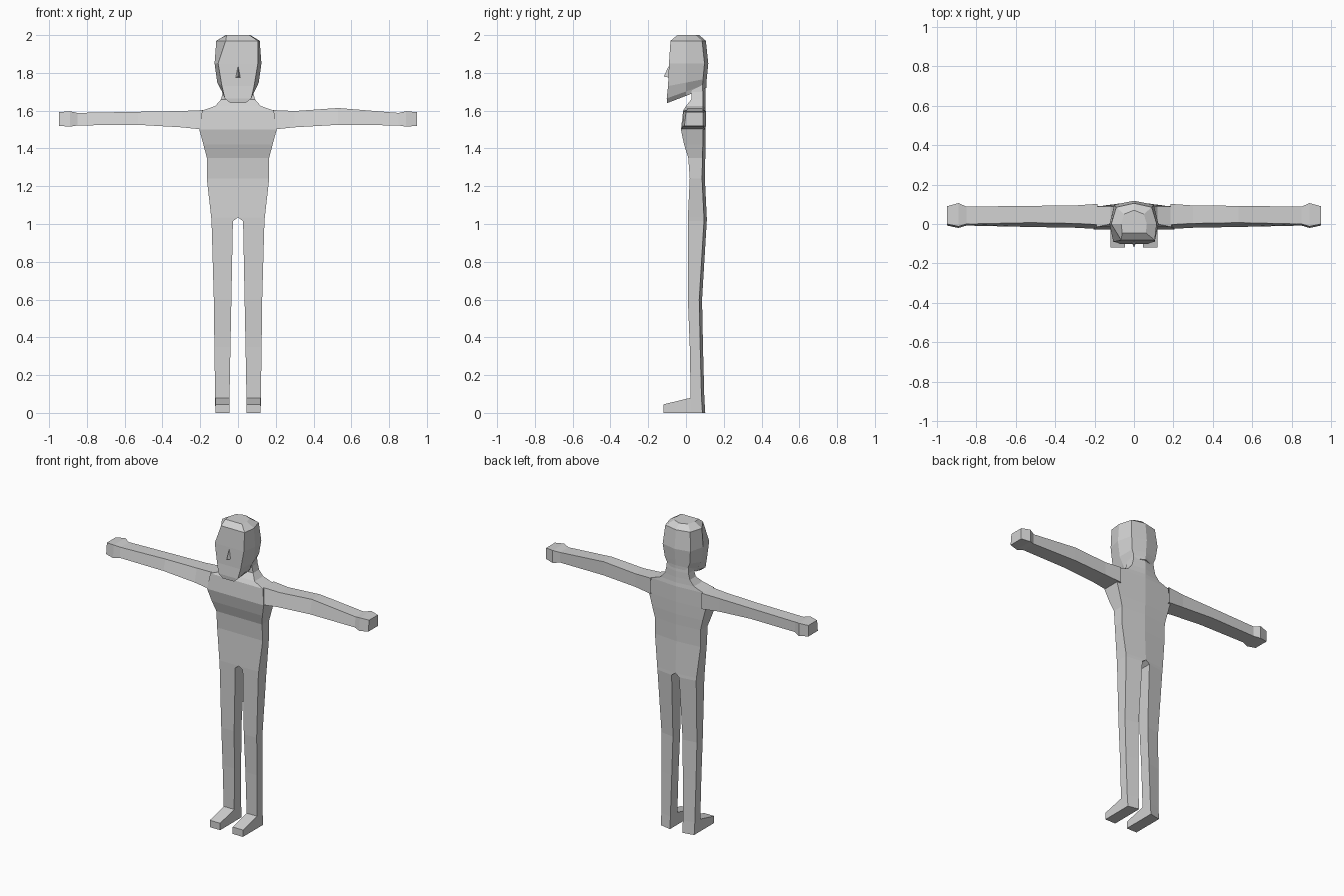
import bpy, bmesh

if "Cube" in bpy.data.objects:
    bpy.data.objects.remove(bpy.data.objects["Cube"])

grey = bpy.data.materials.new("plain grey")
grey.diffuse_color = (0.64, 0.64, 0.64, 1)
grey.use_nodes = True
grey.node_tree.nodes["Principled BSDF"].inputs["Base Color"].default_value = grey.diffuse_color


def loft(name, rings, cap_start=False, cap_end=False):
    """Skin a row of closed cross-sections with flat faces."""
    bm = bmesh.new()
    rows = [[bm.verts.new(p) for p in ring] for ring in rings]
    n = len(rows[0])
    for a, b in zip(rows, rows[1:]):
        for i in range(n):
            j = (i + 1) % n
            bm.faces.new((a[i], a[j], b[j], b[i]))
    if cap_start:
        bm.faces.new(rows[0])
    if cap_end:
        bm.faces.new(rows[-1])
    bmesh.ops.recalc_face_normals(bm, faces=bm.faces[:])
    # an open tube can come out reversed: check its first face against the axis
    bm.faces.ensure_lookup_table()
    f = bm.faces[0]
    mid = sum((v.co for v in rows[0] + rows[1]), f.normal * 0) / (2 * n)
    if f.normal.dot(f.calc_center_median() - mid) < 0:
        bmesh.ops.reverse_faces(bm, faces=bm.faces[:])
    mesh = bpy.data.meshes.new(name)
    bm.to_mesh(mesh)
    bm.free()
    mesh.materials.append(grey)
    ob = bpy.data.objects.new(name, mesh)
    bpy.context.collection.objects.link(ob)
    return ob


# torso and neck: height, half width, front y, back ridge y
torso = [(1.035, .142, .010, .110), (1.24, .165, .020, .100),
         (1.35, .165, .012, .102), (1.42, .183, -.010, .104),
         (1.50, .205, -.027, .104), (1.60, .190, -.015, .104),
         (1.625, .120, .000, .104), (1.66, .090, .028, .104),
         (1.70, .080, .030, .104), (1.76, .075, .035, .100)]
loft("torso", [[(0, f, z), (w, f, z), (w, b - .015, z), (0, b, z),
                (-w, b - .015, z), (-w, f, z)] for z, w, f, b in torso])

# legs: height, inner x, outer x, front y, back y
leg = [(1.035, .000, .142, .010, .110), (1.015, .027, .140, .010, .110),
       (.60, .035, .128, .010, .085), (.35, .040, .125, .020, .090),
       (.08, .045, .121, .025, .097), (0, .045, .120, .025, .102)]
# feet: y, top height
foot = [(.025, .080), (-.120, .045)]
# arms: x, front y, back y, bottom z, top z
arm = [(.185, -.025, .102, 1.500, 1.603), (.30, -.019, .094, 1.512, 1.598),
       (.53, -.015, .092, 1.525, 1.594), (.85, -.008, .088, 1.522, 1.588),
       (.89, -.020, .106, 1.515, 1.597), (.948, -.008, .090, 1.520, 1.592)]

for side, s in (("right", -1), ("left", 1)):
    loft(side + "_leg", [[(s * i, f, z), (s * o, f, z), (s * o, b - .015, z),
                          (s * i, b, z)] for z, i, o, f, b in leg], cap_end=True)
    loft(side + "_foot", [[(s * .045, y, 0), (s * .120, y, 0),
                           (s * .120, y, h), (s * .045, y, h)] for y, h in foot],
         cap_end=True)
    rings = []
    for x, f, b, lo, hi in arm:
        if s > 0 and x == .53:
            hi += .02  # raised elbow
        slope = .022 if x < .6 else .008
        rings.append([(s * x, f, lo), (s * x, f + slope, hi),
                      (s * x, b, hi), (s * x, b, lo)])
    loft(side + "_arm", rings, cap_end=True)

# head: front z, back z, front y, back y, half widths at front, side and back
head = [(1.640, 1.72, -.100, .108, .040, .075, .070),
        (1.665, 1.74, -.102, .108, .070, .085, .075),
        (1.73, 1.77, -.095, .110, .085, .110, .090),
        (1.85, 1.85, -.090, .118, .105, .124, .100),
        (1.97, 1.97, -.082, .105, .105, .115, .090),
        (2.00, 2.00, -.045, .070, .060, .065, .050)]
rings = []
for zf, zb, f, b, wf, ws, wb in head:
    half = [(wf, f), (ws, 0), (wb, b - .02)]
    pts = half + [(0, b)] + [(-x, y) for x, y in reversed(half)]
    if zf == 1.97:
        pts[-1] = (-.065, f)  # notched brow on one side
    rings.append([(x, y, zf + (zb - zf) * (y - f) / (b - f)) for x, y in pts])
loft("head", rings, cap_start=True, cap_end=True)

# nose: a small wedge on the face
loft("nose", [[(-.016, -.085, 1.775), (.016, -.085, 1.775), (0, -.118, 1.78)],
              [(-.002, -.085, 1.835), (.002, -.085, 1.835), (0, -.092, 1.835)]],
     cap_start=True, cap_end=True)
